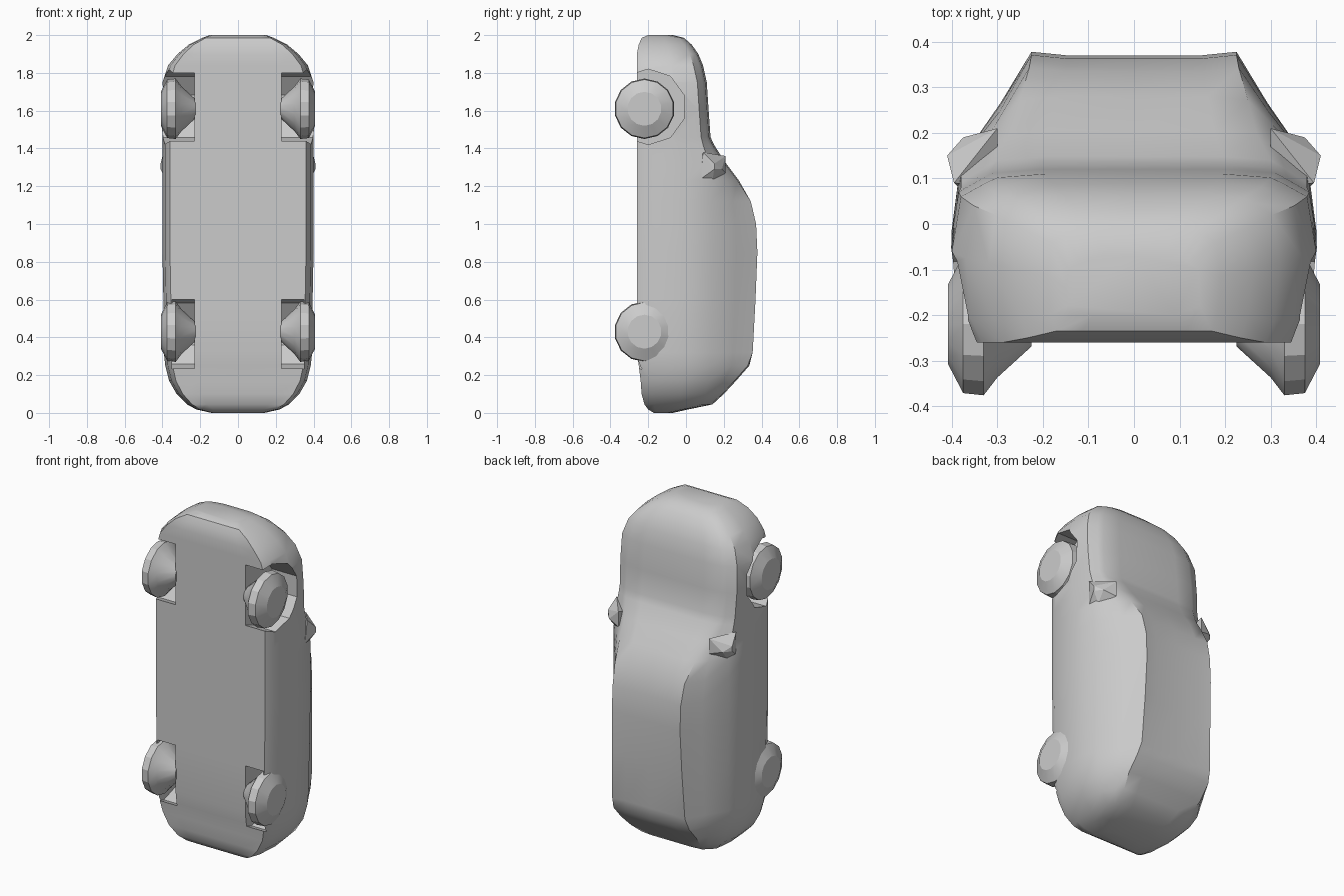
import bpy, bmesh, math
from mathutils import Matrix, Vector

cube = bpy.data.objects.get("Cube")
if cube:
    bpy.data.objects.remove(cube, do_unlink=True)

# One plain grey for everything
grey = bpy.data.materials.new("plain grey")
grey.use_nodes = True
grey.diffuse_color = (0.6, 0.6, 0.6, 1)
bsdf = next(n for n in grey.node_tree.nodes if n.type == 'BSDF_PRINCIPLED')
bsdf.inputs["Base Color"].default_value = (0.6, 0.6, 0.6, 1)


def finish(bm, name, angle=None):
    """Turn a bmesh into a linked object with the grey material."""
    bmesh.ops.recalc_face_normals(bm, faces=bm.faces[:])
    mesh = bpy.data.meshes.new(name)
    bm.to_mesh(mesh)
    bm.free()
    mesh.materials.append(grey)
    ob = bpy.data.objects.new(name, mesh)
    bpy.context.collection.objects.link(ob)
    if angle:
        smooth(ob, angle)
    return ob


def smooth(ob, angle):
    bpy.ops.object.select_all(action='DESELECT')
    ob.select_set(True)
    bpy.context.view_layer.objects.active = ob
    bpy.ops.object.shade_smooth_by_angle(angle=math.radians(angle))


def loft(bm, rings):
    """Skin closed rings of points and cap both ends."""
    rows = [[bm.verts.new(p) for p in ring] for ring in rings]
    n = len(rows[0])
    for a, b in zip(rows, rows[1:]):
        for i in range(n):
            j = (i + 1) % n
            bm.faces.new((a[i], a[j], b[j], b[i]))
    bm.faces.new(rows[0])
    bm.faces.new(rows[-1])


def spin_x(profile, cy, cz, sides, side=1):
    """Rings for a shape turned about the x axis, from (x, radius) pairs."""
    return [[(side * x, cy + r * math.cos(t), cz + r * math.sin(t))
             for t in (2 * math.pi * (k + 0.5) / sides for k in range(sides))]
            for x, r in profile]


# Body stations from tail to nose:
# z, half width, floor y, belt y, roof y, roof half width
stations = [
    (0.00, 0.14, -0.17, -0.10, -0.07, 0.08),
    (0.018, 0.22, -0.20, -0.02, 0.01, 0.14),
    (0.045, 0.27, -0.22, 0.08, 0.14, 0.20),
    (0.10, 0.325, -0.235, 0.10, 0.20, 0.23),
    (0.17, 0.365, -0.24, 0.12, 0.265, 0.25),
    (0.25, 0.385, -0.25, 0.13, 0.335, 0.25),
    (0.32, 0.393, -0.26, 0.13, 0.345, 0.24),
    (0.60, 0.395, -0.26, 0.14, 0.36, 0.23),
    (0.85, 0.40, -0.26, 0.14, 0.37, 0.225),
    (1.00, 0.40, -0.26, 0.14, 0.363, 0.225),
    (1.12, 0.40, -0.26, 0.14, 0.335, 0.23),
    (1.23, 0.40, -0.26, 0.14, 0.28, 0.25),
    (1.33, 0.40, -0.26, 0.12, 0.205, 0.27),
    (1.42, 0.40, -0.26, 0.09, 0.148, 0.30),
    (1.46, 0.40, -0.26, 0.08, 0.13, 0.31),
    (1.60, 0.405, -0.26, 0.07, 0.12, 0.31),
    (1.75, 0.40, -0.26, 0.06, 0.11, 0.30),
    (1.84, 0.37, -0.26, 0.04, 0.09, 0.28),
    (1.90, 0.32, -0.26, 0.02, 0.065, 0.24),
    (1.95, 0.26, -0.25, -0.01, 0.03, 0.19),
    (1.985, 0.19, -0.235, -0.04, -0.01, 0.13),
    (2.00, 0.15, -0.20, -0.10, -0.07, 0.10),
]


def body_ring(z, w, floor, belt, roof, wr):
    h = belt - floor
    rail = 0.008 if 0.3 < z < 1.2 else 0.0
    half = [
        (0.6 * w, floor), (0.9 * w, floor),
        (0.965 * w, floor + min(0.05, 0.2 * h)),
        (w, floor + 0.62 * h), (0.95 * w, belt),
        (0.45 * w + 0.5 * wr, belt + 0.55 * (roof - belt)),
        (wr, roof + rail - (0.0 if rail else 0.008)), (0.65 * wr, roof),
    ]
    ring = [(0, floor)] + half + [(0, roof)] + [(-x, y) for x, y in reversed(half)]
    return [(x, y, z) for x, y in ring]


bm = bmesh.new()
loft(bm, [body_ring(*s) for s in stations])
body = finish(bm, "car_body")

# Wheel arches: open at the nose end, covered by the side skin at the tail end
cutters = []
for side in (-1, 1):
    for cz, outer in ((1.62, 0.5), (0.42, 0.35)):
        bm = bmesh.new()
        loft(bm, spin_x([(0.23, 0.2), (outer, 0.2)], -0.2, cz, 10, side))
        cutter = finish(bm, "arch_cutter")
        cutter.hide_render = True
        cutters.append(cutter)
        mod = body.modifiers.new("arch", 'BOOLEAN')
        mod.operation = 'DIFFERENCE'
        mod.solver = 'EXACT'
        mod.object = cutter
bpy.context.view_layer.objects.active = body
for mod in list(body.modifiers):
    bpy.ops.object.modifier_apply(modifier=mod.name)
for cutter in cutters:
    bpy.data.objects.remove(cutter, do_unlink=True)
smooth(body, 35)

# Wheels with a tapering inner hub
wheel_profile = [(0.225, 0.05), (0.30, 0.12), (0.33, 0.16), (0.375, 0.155), (0.408, 0.09)]
for side, label in ((-1, "right"), (1, "left")):
    for cz, place in ((1.61, "front"), (0.43, "rear")):
        bm = bmesh.new()
        loft(bm, spin_x(wheel_profile, -0.22, cz, 14, side))
        finish(bm, f"{place}_{label}_wheel", 25)

    # Door mirror: a small faceted wedge
    bm = bmesh.new()
    for x, y, z in [(0.30, 0.21, 1.36), (0.30, 0.21, 1.27), (0.375, 0.19, 1.29),
                    (0.41, 0.15, 1.32), (0.41, 0.15, 1.29), (0.395, 0.09, 1.38),
                    (0.385, 0.08, 1.24), (0.37, 0.14, 1.23), (0.30, 0.08, 1.32)]:
        bm.verts.new((side * x, y, z))
    bmesh.ops.convex_hull(bm, input=bm.verts[:])
    finish(bm, f"{label}_mirror")
